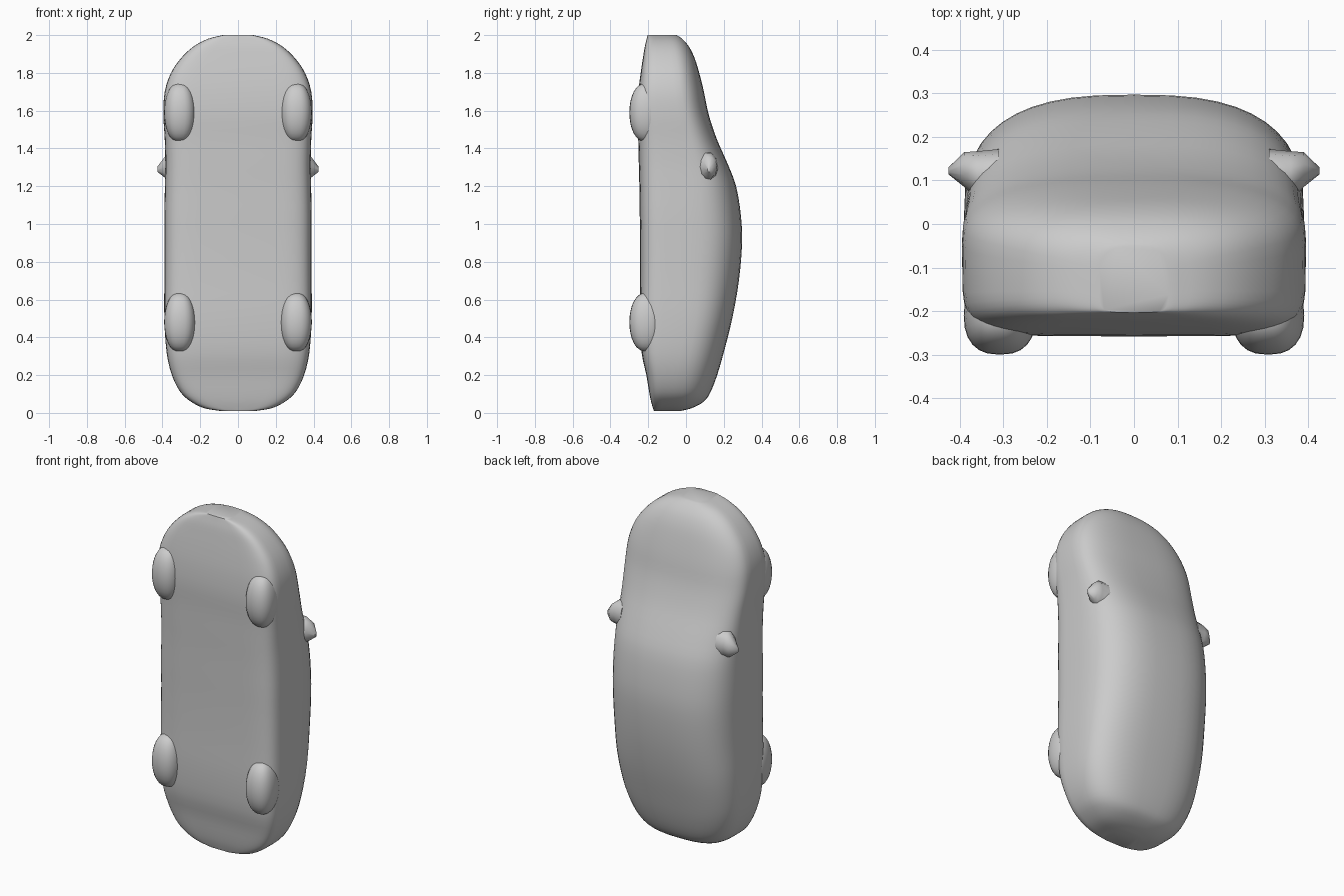
import bpy, bmesh, math

if "Cube" in bpy.data.objects:
    bpy.data.objects.remove(bpy.data.objects["Cube"])

grey = bpy.data.materials.new("body grey")
grey.diffuse_color = (0.6, 0.6, 0.6, 1)
grey.use_nodes = True
grey.node_tree.nodes["Principled BSDF"].inputs["Base Color"].default_value = grey.diffuse_color

# stations along the car: height, half width, shoulder y, belly y, top y
STATIONS = [
    (0.01, 0.09, -0.09, -0.17, -0.03), (0.025, 0.18, -0.08, -0.175, 0.03),
    (0.06, 0.25, -0.07, -0.185, 0.095), (0.11, 0.305, -0.06, -0.195, 0.13),
    (0.20, 0.35, -0.05, -0.21, 0.165), (0.32, 0.378, -0.03, -0.235, 0.20),
    (0.50, 0.39, 0.00, -0.245, 0.245), (0.70, 0.39, 0.01, -0.243, 0.28),
    (0.90, 0.39, 0.02, -0.243, 0.297), (1.05, 0.39, 0.02, -0.245, 0.29),
    (1.20, 0.387, 0.02, -0.247, 0.265), (1.32, 0.385, 0.01, -0.25, 0.22),
    (1.45, 0.388, -0.01, -0.253, 0.163), (1.58, 0.395, -0.04, -0.258, 0.12),
    (1.70, 0.388, -0.06, -0.252, 0.095), (1.80, 0.355, -0.07, -0.24, 0.07),
    (1.88, 0.30, -0.08, -0.228, 0.045), (1.94, 0.235, -0.09, -0.218, 0.015),
    (1.98, 0.16, -0.10, -0.208, -0.02), (2.0, 0.08, -0.12, -0.203, -0.05)]


def spow(v, e):
    return math.copysign(abs(v) ** e, v)


def section(z, w, ys, yb, yt, n=48):
    """Rounded cabin above the shoulder, squarer sill below it."""
    ring = []
    for i in range(n):
        a = 2 * math.pi * i / n
        c, s = math.cos(a), math.sin(a)
        e = 2 / 2.7 if s >= 0 else 2 / 6
        h = (yt - ys) if s >= 0 else (ys - yb)
        ring.append((w * spow(c, e), ys + h * spow(s, e), z))
    return ring


def smooth_stations(steps=3):
    """Interpolate the stations with a Catmull-Rom curve."""
    out = []
    for i in range(len(STATIONS) - 1):
        p = [STATIONS[min(max(i + k, 0), len(STATIONS) - 1)] for k in (-1, 0, 1, 2)]
        for j in range(steps):
            t = j / steps
            vals = [0.5 * (2 * b + (c - a) * t + (2 * a - 5 * b + 4 * c - d) * t * t
                           + (3 * b - a - 3 * c + d) * t ** 3) for a, b, c, d in zip(*p)]
            out.append(vals)
    return out + [STATIONS[-1]]


def finish(bm, name, angle):
    bmesh.ops.recalc_face_normals(bm, faces=bm.faces)
    me = bpy.data.meshes.new(name)
    bm.to_mesh(me)
    bm.free()
    me.materials.append(grey)
    ob = bpy.data.objects.new(name, me)
    bpy.context.collection.objects.link(ob)
    bpy.ops.object.select_all(action='DESELECT')
    ob.select_set(True)
    bpy.context.view_layer.objects.active = ob
    bpy.ops.object.shade_smooth_by_angle(angle=math.radians(angle))
    return ob


def loft(name, rings, angle=45):
    bm = bmesh.new()
    rows = [[bm.verts.new(p) for p in r] for r in rings]
    n = len(rows[0])
    for a, b in zip(rows, rows[1:]):
        for i in range(n):
            j = (i + 1) % n
            bm.faces.new((a[i], a[j], b[j], b[i]))
    bm.faces.new(rows[0])
    bm.faces.new(rows[-1])
    return finish(bm, name, angle)


# car body standing on its tail
loft("body", [section(*s) for s in smooth_stations()])

for side, label in ((-1, "left"), (1, "right")):
    # wheels bulging out of the belly
    for end, z in (("rear", 0.48), ("front", 1.59)):
        bm = bmesh.new()
        bmesh.ops.create_uvsphere(bm, u_segments=24, v_segments=16, radius=1)
        for v in bm.verts:
            x, y, h = v.co
            v.co = (side * 0.308 + 0.083 * spow(x, 0.8),
                    -0.21 + 0.09 * spow(y, 0.85), z + 0.155 * h)
        finish(bm, f"{end}_{label}_wheel", 60)

    # door mirror: short tapered pod
    rings = []
    for x, cy, cz, ry, rz in ((0.31, 0.11, 1.30, 0.062, 0.085), (0.36, 0.112, 1.305, 0.055, 0.075),
                              (0.39, 0.125, 1.30, 0.04, 0.055), (0.426, 0.122, 1.29, 0.008, 0.015)):
        rings.append([(side * x, cy + ry * math.cos(k * math.pi / 5),
                       cz + rz * math.sin(k * math.pi / 5)) for k in range(10)])
    loft(f"{label}_mirror", rings, 50)
